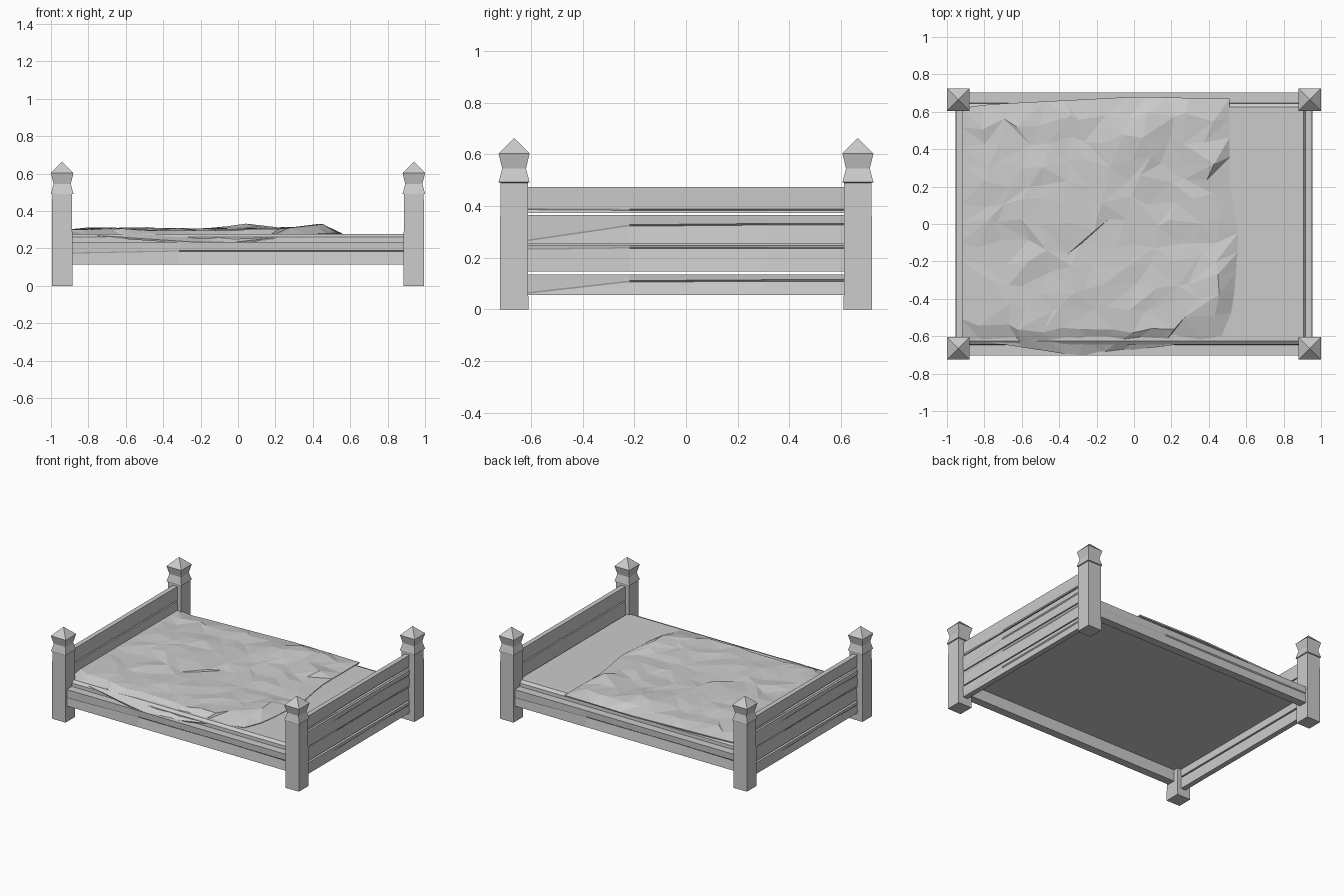
import bpy, bmesh, math, random
from mathutils import Matrix

random.seed(4)
cube = bpy.data.objects.get("Cube")
if cube:
    bpy.data.objects.remove(cube)

grey = bpy.data.materials.new("plain grey")
grey.use_nodes = True
COLOUR = (0.6, 0.6, 0.6, 1)
grey.diffuse_color = COLOUR
grey.node_tree.nodes["Principled BSDF"].inputs["Base Color"].default_value = COLOUR


def finish(name, bm):
    """Turn a bmesh into a flat shaded object."""
    bmesh.ops.recalc_face_normals(bm, faces=bm.faces)
    mesh = bpy.data.meshes.new(name)
    bm.to_mesh(mesh)
    bm.free()
    mesh.materials.append(grey)
    obj = bpy.data.objects.new(name, mesh)
    bpy.context.collection.objects.link(obj)
    return obj


def loft(bm, rings):
    """Skin a stack of closed rings and cap both ends."""
    loops = [[bm.verts.new(p) for p in ring] for ring in rings]
    n = len(loops[0])
    for a, b in zip(loops, loops[1:]):
        for i in range(n):
            j = (i + 1) % n
            bm.faces.new((a[i], a[j], b[j], b[i]))
    bm.faces.new(loops[0])
    bm.faces.new(loops[-1])


def rect(hx, hy, z, cx=0, cy=0):
    return [(cx + sx * hx, cy + sy * hy, z)
            for sx, sy in ((-1, -1), (1, -1), (1, 1), (-1, 1))]


def interp(points, t):
    """Piecewise linear curve through (t, value) points."""
    for (a, va), (b, vb) in zip(points, points[1:]):
        if t <= b:
            return va + (vb - va) * max(0, t - a) / (b - a)
    return points[-1][1]


# Corner posts with waisted finials and pyramid tops
POST = [(0.055, 0), (0.053, 0.49), (0.06, 0.492), (0.046, 0.545),
        (0.06, 0.603), (0.001, 0.662)]
for sx, side in ((1, "left"), (-1, "right")):
    for sy, end in ((-1, "front"), (1, "back")):
        bm = bmesh.new()
        loft(bm, [rect(h, h, z, sx * 0.94, sy * 0.665) for h, z in POST])
        finish(f"{end}_{side}_post", bm)


def plank(name, half, outer, inner, z0, z1, crack, angle):
    """Board with a slanting shallow crack along its outer face."""
    bm = bmesh.new()
    rings = []
    for t, depth in ((-1, 0.0), (-0.35, 0.008), (0.5, 0.012), (1, 0.005)):
        mid = crack[0] + (crack[1] - crack[0]) * min(1, (t + 1) / 0.7)
        mid = z0 + (z1 - z0) * mid
        x = t * half
        rings.append([(x, -outer, z0), (x, -outer + depth, mid - 0.003),
                      (x, -outer + depth * 0.3, mid + 0.003), (x, -outer, z1),
                      (x, -inner, z1), (x, -inner, z0)])
    loft(bm, rings)
    bm.transform(Matrix.Rotation(angle, 4, "Z"))
    finish(name, bm)


# Head and foot boards, four planks each
PLANKS = [(0.056, 0.136, (0.08, 0.7)), (0.147, 0.249, (0.85, 0.9)),
          (0.254, 0.365, (0.1, 0.68)), (0.374, 0.474, (0.15, 0.12))]
for angle, end in ((math.pi / 2, "head"), (-math.pi / 2, "foot")):
    for i, (z0, z1, crack) in enumerate(PLANKS):
        plank(f"{end}_plank_{i + 1}", 0.625, 0.955 - 0.004 * (i % 2), 0.917,
              z0, z1, crack, angle)

# Side rails
for angle, side in ((0, "front"), (math.pi, "back")):
    plank(f"{side}_rail", 0.9, 0.704, 0.645, 0.115, 0.235, (0.5, 0.6), angle)

# Mattress with chamfered top edge
bm = bmesh.new()
loft(bm, [rect(0.917, 0.648, 0.2), rect(0.917, 0.645, 0.26),
          rect(0.905, 0.625, 0.276)])
finish("mattress", bm)

# Crumpled blanket: outline curves, heights and seeded folds
FRONT = [(-0.92, -0.61), (-0.3, -0.705), (0.2, -0.65), (0.46, -0.6), (0.56, -0.56)]
BACK = [(-0.92, 0.62), (-0.78, 0.64), (0, 0.68), (0.51, 0.67)]
RIGHT = [(0, 0.47), (0.1, 0.53), (0.4, 0.56), (0.65, 0.51), (1, 0.51)]
DROP = [(-0.92, 0.28), (-0.1, 0.225), (0.4, 0.28)]
# Folds: x, y, radius, height
FOLDS = [(0.05, 0.48, 0.16, 0.035), (0.42, -0.32, 0.16, 0.045),
         (0.2, 0.6, 0.15, 0.02), (0.42, 0.3, 0.15, 0.025),
         (-0.62, 0.2, 0.3, 0.012), (0.12, 0.2, 0.12, 0.02)]
NX, NY = 13, 12
bm = bmesh.new()
grid = []
for i in range(NX + 1):
    row = []
    for j in range(NY + 1):
        u, v = i / NX, j / NY
        inside = 0 < i < NX and 0 < j < NY
        if inside:
            u += random.uniform(-0.35, 0.35) / NX
            v += random.uniform(-0.3, 0.3) / NY
        x = -0.92 + u * (interp(RIGHT, v) + 0.92)
        lo, hi = interp(FRONT, x), interp(BACK, x)
        y = lo + v * (hi - lo)
        if inside:
            z = 0.302 + random.uniform(-0.008, 0.008)
            for fx, fy, r, h in FOLDS:
                z += h * max(0, 1 - math.hypot(x - fx, y - fy) / r)
        elif j == 0:
            z = interp(DROP, x)
        else:
            z = 0.3 if i == 0 else 0.282
        row.append(bm.verts.new((x, y, z)))
    grid.append(row)
for i in range(NX):
    for j in range(NY):
        quad = (grid[i][j], grid[i + 1][j], grid[i + 1][j + 1], grid[i][j + 1])
        k = random.randint(0, 1)
        bm.faces.new((quad[k], quad[k + 1], quad[k + 2]))
        bm.faces.new((quad[k], quad[k + 2], quad[(k + 3) % 4]))
blanket = finish("blanket", bm)
# Give the sheet a little thickness downward
solid = blanket.modifiers.new("thickness", "SOLIDIFY")
solid.thickness = 0.01
solid.offset = -1
